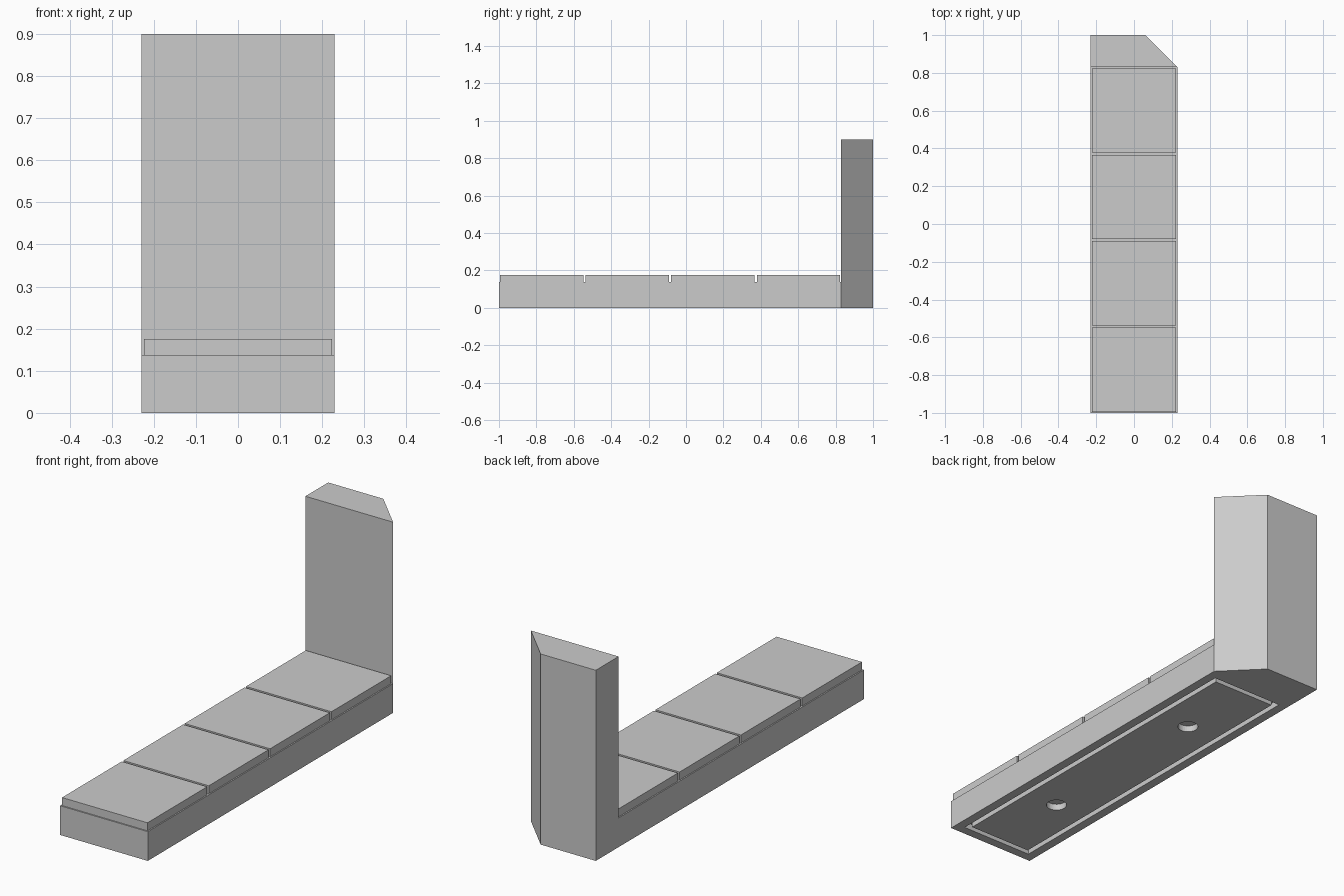
import bpy
import bmesh
from mathutils import Matrix, Vector

cube = bpy.data.objects.get("Cube")
if cube:
    bpy.data.objects.remove(cube, do_unlink=True)

HALF = 0.229        # half width of the body
FRONT, WALL, BACK = -1.0, 0.83, 1.0
BASE_TOP, TILE_TOP, HEIGHT = 0.138, 0.176, 0.9

grey = bpy.data.materials.new("light_grey")
grey.use_nodes = True
colour = (0.6, 0.6, 0.6, 1)
grey.diffuse_color = colour
grey.node_tree.nodes["Principled BSDF"].inputs["Base Color"].default_value = colour


def make_object(name, bm):
    bmesh.ops.recalc_face_normals(bm, faces=bm.faces[:])
    mesh = bpy.data.meshes.new(name)
    bm.to_mesh(mesh)
    bm.free()
    mesh.materials.append(grey)
    obj = bpy.data.objects.new(name, mesh)
    bpy.context.collection.objects.link(obj)
    return obj


def box(name, low, high):
    low, high = Vector(low), Vector(high)
    bm = bmesh.new()
    place = Matrix.Translation((low + high) / 2) @ Matrix.Diagonal((*(high - low), 1))
    bmesh.ops.create_cube(bm, size=1, matrix=place)
    return make_object(name, bm)


def cylinder(name, centre, radius, depth):
    bm = bmesh.new()
    bmesh.ops.create_cone(bm, cap_ends=True, segments=32, radius1=radius, radius2=radius,
                          depth=depth, matrix=Matrix.Translation(centre))
    return make_object(name, bm)


def raise_faces(bm, faces, amount):
    """Extrude a region straight up and return its new top faces."""
    result = bmesh.ops.extrude_face_region(bm, geom=faces)["geom"]
    verts = [g for g in result if isinstance(g, bmesh.types.BMVert)]
    bmesh.ops.translate(bm, vec=(0, 0, amount), verts=verts)
    return [g for g in result if isinstance(g, bmesh.types.BMFace)]


# Body: long base with an upright wall, one rear corner chamfered
bm = bmesh.new()
chamfer_x = HALF - (BACK - WALL)
outline = [(-HALF, FRONT), (HALF, FRONT), (HALF, WALL), (-HALF, WALL),
           (chamfer_x, BACK), (-HALF, BACK)]
v = [bm.verts.new((x, y, 0)) for x, y in outline]
floor = [bm.faces.new(v[:4]), bm.faces.new((v[3], v[2], v[4], v[5]))]
tops = raise_faces(bm, floor, BASE_TOP)
wall_top = max(tops, key=lambda f: f.calc_center_median().y)
raise_faces(bm, [wall_top], HEIGHT - BASE_TOP)
bmesh.ops.recalc_face_normals(bm, faces=bm.faces[:])
bmesh.ops.dissolve_limit(bm, angle_limit=0.01, verts=bm.verts[:], edges=bm.edges[:])
body = make_object("base_and_wall", bm)

# Underside: rectangular groove and two round sockets
GROOVE, DEPTH, MARGIN = 0.024, 0.03, 0.043
gx, y0, y1 = HALF - MARGIN, FRONT + MARGIN, WALL - MARGIN
cutters = []
for s in (-1, 1):
    a, b = sorted((s * gx, s * (gx - GROOVE)))
    cutters.append(box("groove_side_cutter", (a, y0, -DEPTH), (b, y1, DEPTH)))
for y in (y0, y1 - GROOVE):
    cutters.append(box("groove_end_cutter", (-gx, y, -DEPTH), (gx, y + GROOVE, DEPTH)))
for y in (-0.54, 0.375):
    cutters.append(cylinder("socket_cutter", (0, y, 0), 0.045, 2 * DEPTH))

for cutter in cutters:
    cutter.hide_render = True
    mod = body.modifiers.new("cut", 'BOOLEAN')
    mod.operation = 'DIFFERENCE'
    mod.solver = 'EXACT'
    mod.object = cutter
bpy.context.view_layer.update()
evaluated = body.evaluated_get(bpy.context.evaluated_depsgraph_get())
carved = bpy.data.meshes.new_from_object(evaluated)
body.modifiers.clear()
body.data = carved
for cutter in cutters:
    bpy.data.objects.remove(cutter, do_unlink=True)

# Four square tiles with narrow gaps along the base
TILES, GAP = 4, 0.006
pitch = (WALL - FRONT) / TILES
for i in range(TILES):
    start = FRONT + i * pitch
    box(f"tile_{i + 1}", (-HALF + GAP, start + GAP, BASE_TOP),
        (HALF - GAP, start + pitch - GAP, TILE_TOP))
